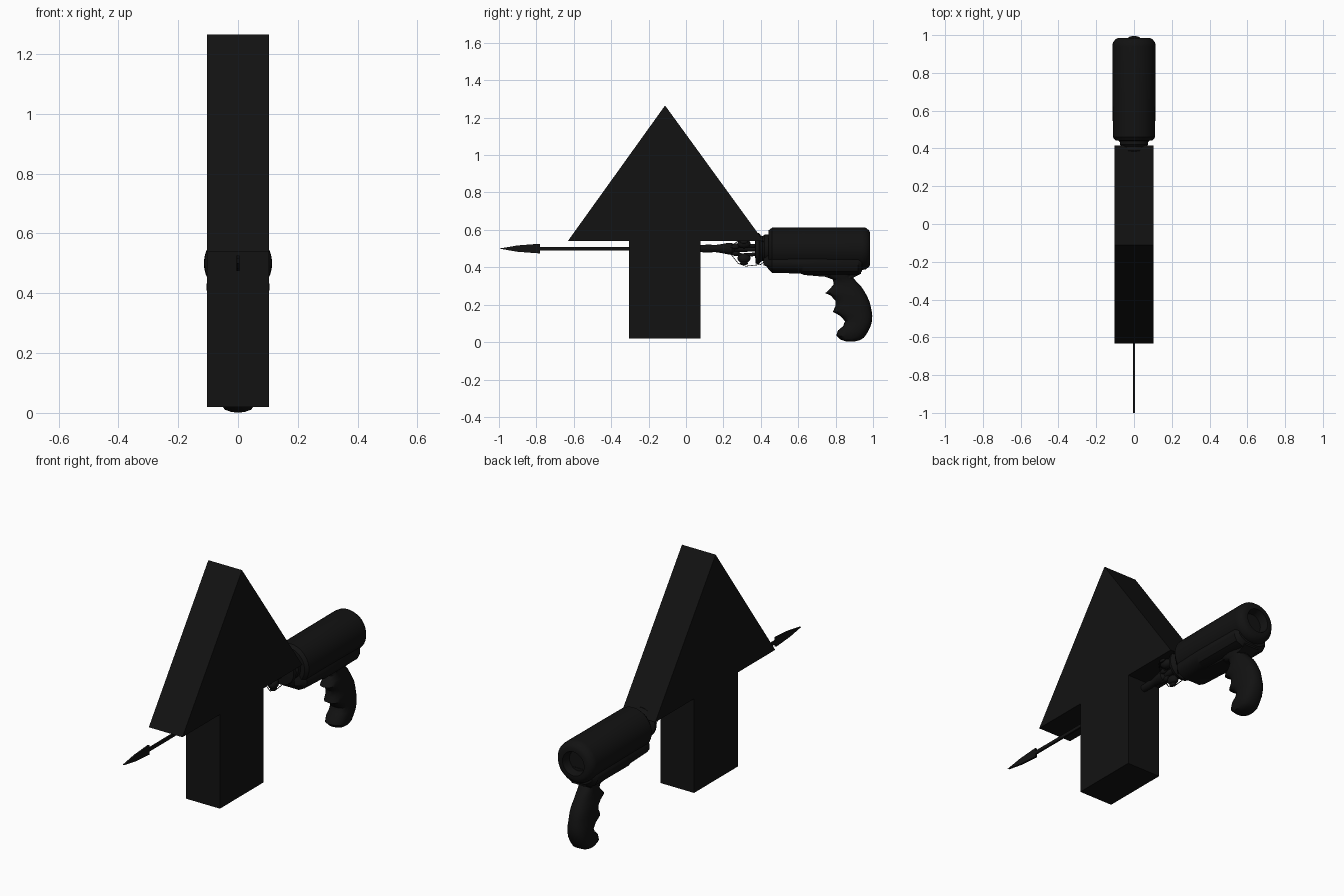
import bpy, bmesh, math
from mathutils import Matrix, Vector

black = bpy.data.materials.new("black")
black.diffuse_color = (0.006, 0.006, 0.006, 1)


def finish(name, bm, smooth=True):
    bmesh.ops.recalc_face_normals(bm, faces=bm.faces)
    me = bpy.data.meshes.new(name)
    bm.to_mesh(me)
    bm.free()
    ob = bpy.data.objects.new(name, me)
    bpy.context.collection.objects.link(ob)
    me.materials.append(black)
    if smooth:
        bpy.ops.object.select_all(action='DESELECT')
        bpy.context.view_layer.objects.active = ob
        ob.select_set(True)
        bpy.ops.object.shade_smooth_by_angle(angle=math.radians(35))
    return ob


def loft(name, rings):
    bm = bmesh.new()
    loops = [[bm.verts.new(p) for p in r] for r in rings]
    n = len(loops[0])
    for a, b in zip(loops, loops[1:]):
        for i in range(n):
            j = (i + 1) % n
            bm.faces.new((a[i], a[j], b[j], b[i]))
    bm.faces.new(loops[0])
    bm.faces.new(loops[-1])
    return finish(name, bm)


def lathe(name, prof, z=0.5, seg=32):
    # profile of (y, radius) turned round a lengthwise axis
    t = [2 * math.pi * i / seg for i in range(seg)]
    return loft(name, [[(r * math.cos(a), y, z + r * math.sin(a)) for a in t] for y, r in prof])


def plate(name, outline, half):
    # side outline of (y, z) extruded across x
    bm = bmesh.new()
    f = bm.faces.new([bm.verts.new((-half, y, z)) for y, z in outline])
    ext = bmesh.ops.extrude_face_region(bm, geom=[f])
    bmesh.ops.translate(bm, vec=(2 * half, 0, 0),
                        verts=[v for v in ext["geom"] if isinstance(v, bmesh.types.BMVert)])
    return finish(name, bm, False)


def rod(name, pts, r):
    cu = bpy.data.curves.new(name, 'CURVE')
    cu.dimensions = '3D'
    cu.bevel_depth, cu.bevel_resolution, cu.use_fill_caps = r, 1, True
    sp = cu.splines.new('POLY')
    sp.points.add(len(pts) - 1)
    for p, c in zip(sp.points, pts):
        p.co = (*c, 1)
    cu.materials.append(black)
    ob = bpy.data.objects.new(name, cu)
    bpy.context.collection.objects.link(ob)
    return ob


# Big arrow-shaped block
plate("arrow_block", [(-0.305, 0.02), (0.077, 0.02), (0.077, 0.54), (0.415, 0.54),
                      (-0.112, 1.265), (-0.632, 0.54), (-0.305, 0.54)], 0.103)

# Flat dart passing through the block
plate("dart", [(-1.0, 0.5), (-0.9, 0.483), (-0.78, 0.474), (-0.78, 0.491), (0.1, 0.491),
               (0.1, 0.509), (-0.78, 0.509), (-0.78, 0.526), (-0.9, 0.517)], 0.005)

# Launcher barrel with recessed rear, and its stepped neck
lathe("barrel", [(0.44, 0.07), (0.442, 0.098), (0.46, 0.112), (0.63, 0.113), (0.94, 0.114),
                 (0.96, 0.112), (0.978, 0.098), (0.985, 0.085), (0.985, 0.066),
                 (0.965, 0.060), (0.94, 0.055)], seg=40)
lathe("neck", [(0.37, 0.045), (0.372, 0.08), (0.39, 0.084), (0.40, 0.07), (0.41, 0.066),
               (0.42, 0.075), (0.45, 0.075)])

# Hook hub in front of the neck
lathe("hook_hub", [(0.06, 0.018), (0.13, 0.022), (0.15, 0.018), (0.19, 0.024), (0.22, 0.03),
                   (0.245, 0.03), (0.26, 0.018), (0.38, 0.016)], seg=16)

# Three folded hook arms: knob, link and thin wire
for k in range(3):
    turn = (Matrix.Translation((0, 0, 0.5)) @ Matrix.Rotation(k * 2 * math.pi / 3, 4, 'Y'))
    bm = bmesh.new()
    for y, d, r, s in ((0.31, 0.052, 0.036, 0.7), (0.31, 0.078, 0.022, 0.5), (0.265, 0.025, 0.024, 0.6)):
        bmesh.ops.create_uvsphere(bm, u_segments=12, v_segments=6, radius=1,
                                  matrix=turn @ Matrix.Translation((0, y, -d))
                                  @ Matrix.Diagonal((r * 0.7, r, r * s, 1)))
    finish("hook_knob", bm)
    link = [turn @ Vector(p) for p in ((0, 0.22, -0.02), (0, 0.30, -0.035), (0, 0.38, -0.03))]
    rod("hook_link", link, 0.011)
    wire = [turn @ Vector(p) for p in ((0, 0.24, -0.03), (0, 0.28, -0.08), (0, 0.32, -0.094),
                                       (0, 0.40, -0.085), (0, 0.43, -0.06))]
    rod("hook_wire", wire, 0.002)

# Lower frame under the barrel: (y, half width, bottom z)
frame = []
for y, w, zb in ((0.415, 0.055, 0.425), (0.445, 0.085, 0.385), (0.46, 0.1, 0.37), (0.61, 0.105, 0.367),
                 (0.63, 0.105, 0.36), (0.92, 0.102, 0.36), (0.942, 0.085, 0.38)):
    frame.append([(x * w, y, z) for x, z in ((-0.85, 0.46), (-1, 0.432), (-1, 0.41), (-0.85, zb + 0.018),
                                             (-0.5, zb), (0.5, zb), (0.85, zb + 0.018), (1, 0.41),
                                             (1, 0.432), (0.85, 0.46))])
loft("lower_frame", frame)

# Curved grip with finger notches: (front y, z, back y, z, half width)
grip = ((0.70, 0.385, 0.94, 0.385, 0.06), (0.735, 0.352, 0.90, 0.352, 0.055),
        (0.785, 0.335, 0.895, 0.342, 0.048), (0.79, 0.31, 0.91, 0.325, 0.045),
        (0.77, 0.285, 0.935, 0.30, 0.046), (0.745, 0.262, 0.955, 0.27, 0.05),
        (0.775, 0.248, 0.968, 0.245, 0.052), (0.798, 0.222, 0.98, 0.22, 0.053),
        (0.798, 0.19, 0.988, 0.19, 0.054), (0.785, 0.162, 0.993, 0.165, 0.056),
        (0.825, 0.14, 0.996, 0.14, 0.056), (0.85, 0.112, 0.994, 0.11, 0.056),
        (0.84, 0.085, 0.985, 0.08, 0.058), (0.812, 0.062, 0.97, 0.05, 0.058),
        (0.803, 0.035, 0.95, 0.022, 0.056), (0.825, 0.014, 0.925, 0.009, 0.045),
        (0.855, 0.004, 0.895, 0.002, 0.022))
rings = []
for fy, fz, by, bz, w in grip:
    ring = []
    for i in range(20):
        c, s = math.cos(i * math.pi / 10), math.sin(i * math.pi / 10)
        c, s = (math.copysign(abs(v) ** 0.8, v) for v in (c, s))
        ring.append((w * s, (fy + by) / 2 + c * (by - fy) / 2, (fz + bz) / 2 + c * (bz - fz) / 2))
    rings.append(ring)
loft("grip", rings)
# soft web joining grip and frame
plate("grip_web", [(0.62, 0.37), (0.64, 0.358), (0.735, 0.35), (0.89, 0.342), (0.935, 0.365), (0.935, 0.38)], 0.045)
